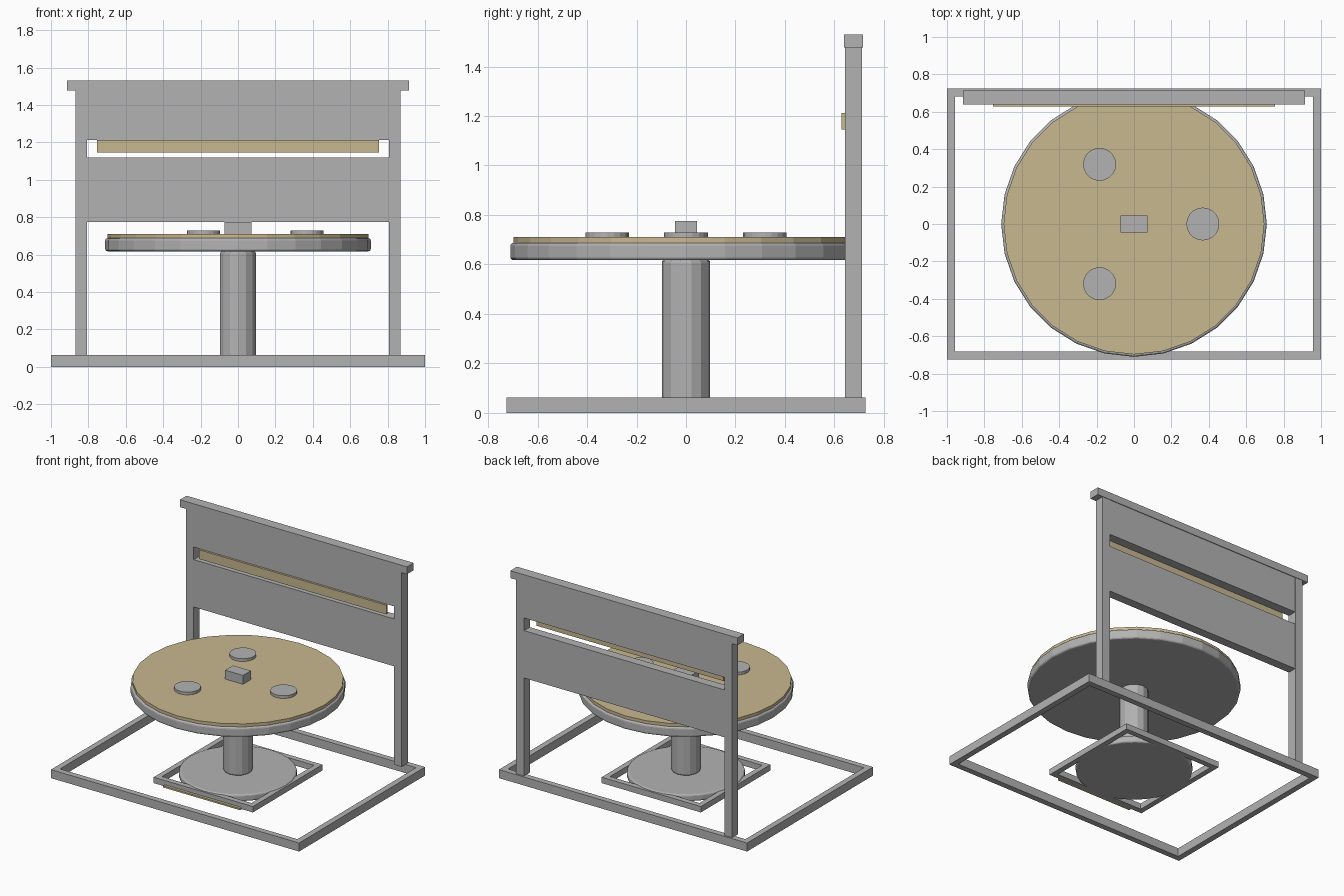
import bpy, bmesh, math

if "Cube" in bpy.data.objects:
    bpy.data.objects.remove(bpy.data.objects["Cube"])


def material(name, rgb):
    m = bpy.data.materials.new(name)
    m.diffuse_color = (*rgb, 1)
    m.use_nodes = True
    m.node_tree.nodes["Principled BSDF"].inputs["Base Color"].default_value = m.diffuse_color
    return m


GREY = material("grey metal", (0.45, 0.45, 0.45))
WOOD = material("pale wood", (0.58, 0.48, 0.28))


def finish(bm, name, mat):
    me = bpy.data.meshes.new(name)
    bmesh.ops.recalc_face_normals(bm, faces=bm.faces)
    bm.to_mesh(me)
    bm.free()
    ob = bpy.data.objects.new(name, me)
    bpy.context.collection.objects.link(ob)
    me.materials.append(mat)
    return ob


def box(name, x, y, z, mat=GREY):
    """Box from (min, max) pairs on each axis."""
    bm = bmesh.new()
    bmesh.ops.create_cube(bm, size=1)
    for v in bm.verts:
        v.co = [(a + b) / 2 + c * (b - a) for c, (a, b) in zip(v.co, (x, y, z))]
    return finish(bm, name, mat)


def disc(name, r, z0, z1, sides, mat=GREY, centre=(0, 0), bevel=0):
    """Upright cylinder with optional rounded rims."""
    bm = bmesh.new()
    bmesh.ops.create_cone(bm, cap_ends=True, segments=sides, radius1=r, radius2=r, depth=z1 - z0)
    bmesh.ops.translate(bm, verts=bm.verts, vec=(*centre, (z0 + z1) / 2))
    if bevel:
        rims = [e for e in bm.edges if abs(e.verts[0].co.z - e.verts[1].co.z) < 1e-5]
        bmesh.ops.bevel(bm, geom=rims, offset=bevel, segments=3, profile=0.5, affect='EDGES')
    return finish(bm, name, mat)


def ring_frame(name, hx, hy, w, z1):
    """Rectangular floor frame with mitred corners."""
    bm = bmesh.new()
    signs = [(-1, -1), (1, -1), (1, 1), (-1, 1)]
    loops = [[bm.verts.new((sx * (hx - i), sy * (hy - i), z)) for sx, sy in signs]
             for i, z in ((0, 0), (0, z1), (w, z1), (w, 0))]
    for a in range(4):
        for k in range(4):
            p, q, n = loops[a], loops[(a + 1) % 4], (k + 1) % 4
            bm.faces.new((p[k], p[n], q[n], q[k]))
    return finish(bm, name, GREY)


# Floor frames
ring_frame("outer_floor_frame", 1.0, 0.725, 0.043, 0.062)
ring_frame("inner_floor_frame", 0.40, 0.40, 0.04, 0.043)
box("floor_wood_strip", (-0.31, 0.31), (-0.42, -0.40), (0, 0.012), WOOD)

# Pedestal and round table
disc("pedestal_base", 0.39, 0, 0.05, 28, bevel=0.012)
disc("pedestal_column", 0.098, 0.05, 0.62, 14, bevel=0.014)
disc("table_rim", 0.71, 0.617, 0.688, 28, bevel=0.014)
disc("table_top", 0.697, 0.68, 0.71, 28, WOOD)

# Items on the table
for i in range(3):
    a = i * math.tau / 3
    disc(f"table_pad_{i + 1}", 0.088, 0.705, 0.73, 20, centre=(0.368 * math.cos(a), 0.368 * math.sin(a)))
box("table_block", (-0.072, 0.072), (-0.045, 0.045), (0.705, 0.775))

# Back screen: posts, panels, top beam and wooden rail
for side, s in (("left", -1), ("right", 1)):
    box(f"{side}_post", sorted((s * 0.808, s * 0.87)), (0.642, 0.712), (0.06, 1.476))
box("lower_panel", (-0.808, 0.808), (0.644, 0.710), (0.775, 1.12))
box("upper_panel", (-0.808, 0.808), (0.644, 0.710), (1.212, 1.476))
box("top_beam", (-0.915, 0.915), (0.639, 0.715), (1.476, 1.53))
box("back_wood_rail", (-0.755, 0.755), (0.629, 0.644), (1.145, 1.212), WOOD)
